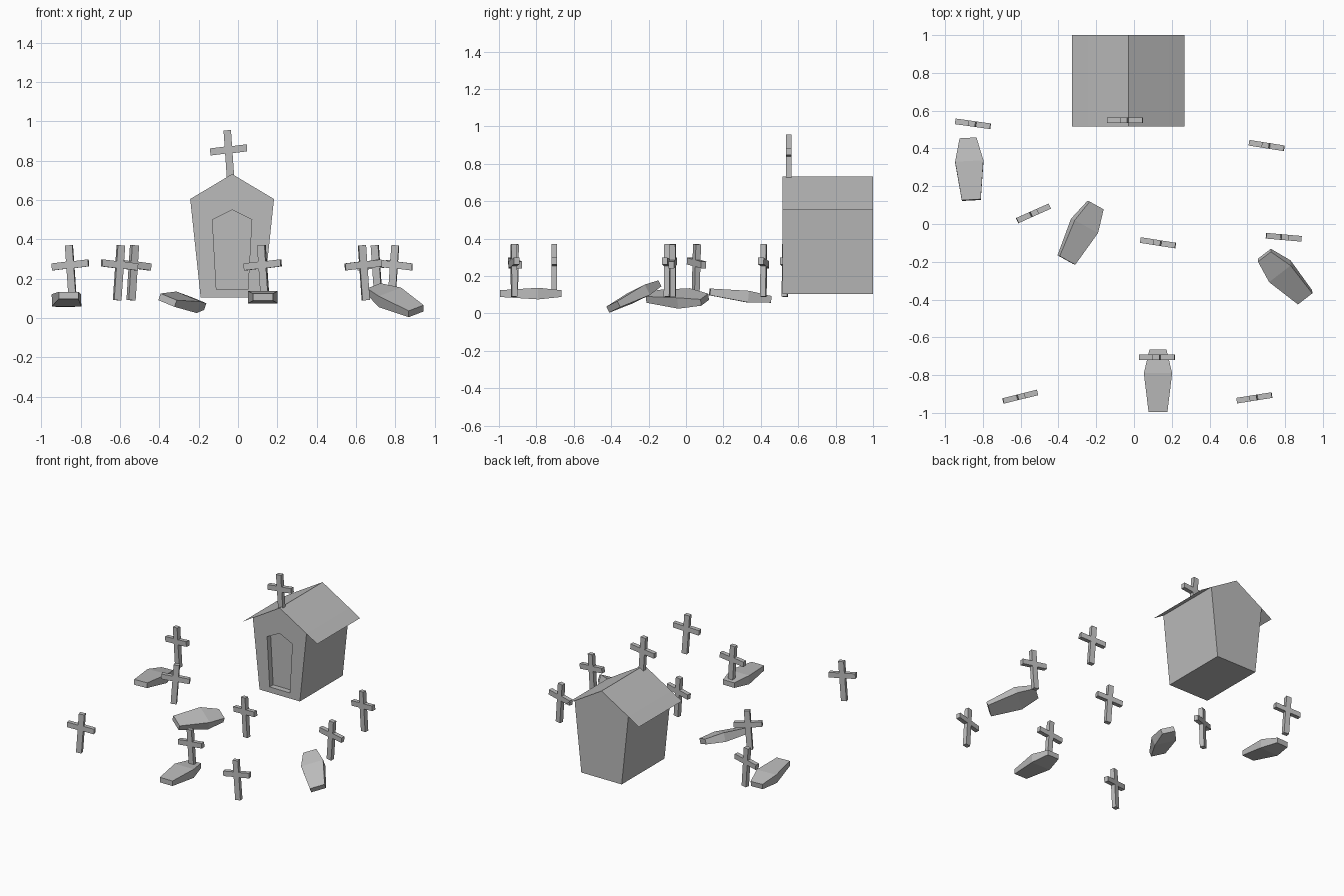
import bpy, bmesh
from math import radians
from mathutils import Matrix, Vector

if "Cube" in bpy.data.objects:
    bpy.data.objects.remove(bpy.data.objects["Cube"])

stone = bpy.data.materials.new("stone_grey")
stone.use_nodes = True
stone.diffuse_color = (0.5, 0.5, 0.5, 1)
bsdf = next(n for n in stone.node_tree.nodes if n.type == "BSDF_PRINCIPLED")
bsdf.inputs["Base Color"].default_value = stone.diffuse_color
bsdf.inputs["Roughness"].default_value = 0.9


def loft(name, sections, location=(0, 0, 0), yaw=0, pitch=0, roll=0):
    """Skin (y, [(x, z), ...]) sections along y and cap both ends."""
    bm = bmesh.new()
    rings = [[bm.verts.new((x, y, z)) for x, z in points] for y, points in sections]
    for a, b in zip(rings, rings[1:]):
        for i in range(len(a)):
            j = (i + 1) % len(a)
            bm.faces.new((a[i], a[j], b[j], b[i]))
    bm.faces.new(rings[0])
    bm.faces.new(rings[-1])
    bmesh.ops.recalc_face_normals(bm, faces=bm.faces)
    mesh = bpy.data.meshes.new(name)
    bm.to_mesh(mesh)
    bm.free()
    mesh.materials.append(stone)
    obj = bpy.data.objects.new(name, mesh)
    bpy.context.scene.collection.objects.link(obj)
    turn = (Matrix.Rotation(radians(yaw), 4, "Z") @ Matrix.Rotation(radians(pitch), 4, "X")
            @ Matrix.Rotation(radians(roll), 4, "Y"))
    obj.matrix_world = Matrix.Translation(Vector(location)) @ turn
    return obj


# Crypt: gabled body with a recessed doorway
def gable(base, eave, z_base, z_eave, z_peak):
    return [(-base, z_base), (base, z_base), (eave, z_eave), (0, z_peak), (-eave, z_eave)]


CRYPT_X, FRONT, BACK = -0.03, 0.515, 1.0
wall = gable(0.16, 0.213, 0.105, 0.605, 0.732)
door = gable(0.08, 0.1, 0.145, 0.5, 0.55)
loft("crypt", [(BACK, wall), (FRONT, wall), (FRONT, door), (FRONT + 0.04, door)],
     (CRYPT_X, 0, 0))

# Thin eaves carrying on the roof slope
for side, name in ((-1, "right_eave"), (1, "left_eave")):
    bm = bmesh.new()
    corners = [(0.213, FRONT, 0.605), (0.297, FRONT, 0.553),
               (0.297, BACK, 0.553), (0.213, BACK, 0.605)]
    face = bm.faces.new([bm.verts.new((side * x, y, z)) for x, y, z in corners])
    face.normal_update()
    if face.normal.z < 0:
        face.normal_flip()
    mesh = bpy.data.meshes.new(name)
    bm.to_mesh(mesh)
    bm.free()
    mesh.materials.append(stone)
    eave = bpy.data.objects.new(name, mesh)
    eave.location.x = CRYPT_X
    bpy.context.scene.collection.objects.link(eave)


# Crosses: leaning post with a slightly crooked arm
def cross(name, x, y, z, yaw):
    post, arm, half, low, high, skew = 0.019, 0.094, 0.14, 0.022, 0.058, 0.004
    right = [(post, -half), (post, low), (arm, low + skew),
             (arm, high + skew), (post, high), (post, half)]
    left = [(-post, half), (-post, high), (-arm, high - skew),
            (-arm, low - skew), (-post, low), (-post, -half)]
    loft(name, [(-0.015, right + left), (0.015, right + left)], (x, y, z), yaw, roll=-4)


cross("roof_cross", -0.045, 0.55, 0.815, 0)
graves = [(-0.85, 0.53, -8), (-0.535, 0.055, 204), (0.13, -0.1, -9), (0.705, 0.415, -9),
          (0.79, -0.07, 175), (0.125, -0.705, 0), (-0.605, -0.915, 194), (0.64, -0.92, 9)]
for n, (x, y, yaw) in enumerate(graves, 1):
    cross(f"grave_cross_{n}", x, y, 0.23, yaw)


# Coffins: widest at the shoulders, tapering to foot and head
def coffin(name, location, yaw, pitch, roll):
    def box(w, h):
        return [(-w, -h), (w, -h), (w, h), (-w, h)]
    loft(name, [(-0.205, box(0.05, 0.018)), (0, box(0.075, 0.031)),
                (0.125, box(0.045, 0.018))], location, yaw, pitch, roll)


coffin("coffin_back", (-0.872, 0.33, 0.09), 3, -7, 0)
coffin("coffin_middle", (-0.262, -0.01, 0.08), -28, -3, 20)
coffin("coffin_side", (0.772, -0.25, 0.105), 44, 20, -18)
coffin("coffin_front", (0.127, -0.79, 0.106), 0, 0, 0)
